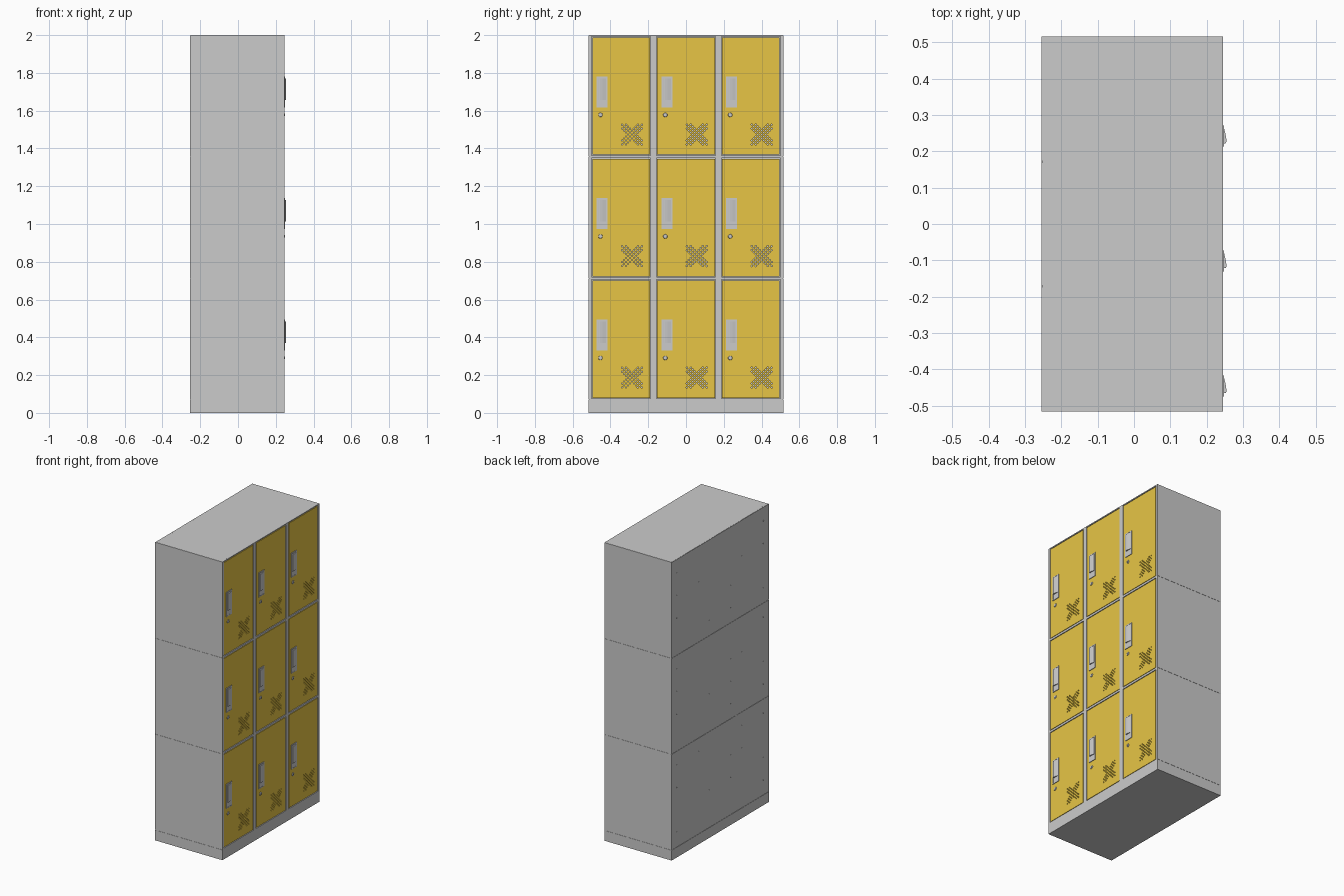
import bpy, bmesh, math
from mathutils import Matrix, Vector

if "Cube" in bpy.data.objects:
    bpy.data.objects.remove(bpy.data.objects["Cube"])

PITCH_Y, PITCH_Z = 1.03 / 3, 1.93 / 3      # locker cell spacing
Y0, Z0 = -0.515, 0.07                      # first cell corner
FRONT, BACK = 0.245, -0.254
DOOR_W, DOOR_H = 0.305, 0.622
CELLS = [(i, k) for i in range(3) for k in range(3)]

yellow = bpy.data.materials.new("yellow_paint")
yellow.diffuse_color = (0.8, 0.56, 0.06, 1)
yellow.use_nodes = True
yellow.node_tree.nodes["Principled BSDF"].inputs["Base Color"].default_value = yellow.diffuse_color


def box(bm, lo, hi):
    lo, hi = Vector(lo), Vector(hi)
    m = Matrix.Translation((lo + hi) / 2) @ Matrix.Diagonal((*(hi - lo), 1))
    bmesh.ops.create_cube(bm, size=1, matrix=m)


def disc(bm, pos, r, depth, axis='X', sides=8, r2=None):
    rot = Matrix.Rotation(math.pi / 2, 4, 'Y') if axis == 'X' else Matrix()
    bmesh.ops.create_cone(bm, cap_ends=True, segments=sides, radius1=r,
                          radius2=r if r2 is None else r2, depth=depth,
                          matrix=Matrix.Translation(pos) @ rot)


def make(name, bm, mat=None):
    me = bpy.data.meshes.new(name)
    bmesh.ops.recalc_face_normals(bm, faces=bm.faces)
    bm.to_mesh(me)
    bm.free()
    if mat:
        me.materials.append(mat)
    ob = bpy.data.objects.new(name, me)
    bpy.context.collection.objects.link(ob)
    return ob


def cut(ob, cutter):
    mod = ob.modifiers.new("cut", 'BOOLEAN')
    mod.operation, mod.solver, mod.object = 'DIFFERENCE', 'EXACT', cutter
    deps = bpy.context.evaluated_depsgraph_get()
    me = bpy.data.meshes.new_from_object(ob.evaluated_get(deps))
    ob.modifiers.clear()
    ob.data = me
    bpy.data.objects.remove(cutter)


def door_corner(i, k):
    return Vector((0, Y0 + i * PITCH_Y + 0.019, Z0 + k * PITCH_Z + 0.010))


# carcass with nine open compartments
bm = bmesh.new()
box(bm, (BACK + 0.002, -0.5135, 0), (FRONT, 0.5135, 1.9995))
carcass = make("carcass", bm)
bm = bmesh.new()
for i, k in CELLS:
    c = door_corner(i, k)
    box(bm, (BACK + 0.015, c.y - 0.004, c.z - 0.004),
        (FRONT + 0.1, c.y + DOOR_W + 0.004, c.z + DOOR_H + 0.004))
cut(carcass, make("compartment_cutter", bm))

# plinth
bm = bmesh.new()
box(bm, (BACK, -0.515, 0), (FRONT, 0.515, Z0 - 0.0015))
make("plinth", bm)

# side skins, one per tier, leaving seams
bm = bmesh.new()
for k in range(3):
    z = Z0 + k * PITCH_Z
    for s in (-1, 1):
        ys = sorted((s * 0.5135, s * 0.515))
        box(bm, (BACK, ys[0], z + 0.0015), (FRONT, ys[1], z + PITCH_Z - 0.0015))
make("side_panels", bm)

# back skins, one per cell
bm = bmesh.new()
for i, k in CELLS:
    y, z = Y0 + i * PITCH_Y, Z0 + k * PITCH_Z
    box(bm, (BACK, y + 0.002, z + 0.0015),
        (BACK + 0.003, y + PITCH_Y - 0.002, z + PITCH_Z - 0.0015))
make("back_panels", bm)

# rivets on the back and the top
bm = bmesh.new()
for i, k in CELLS:
    y, z = Y0 + (i + 0.5) * PITCH_Y, Z0 + k * PITCH_Z
    for dy in (-0.115, 0.115):
        for dz in (0.1, 0.25, 0.4, 0.55):
            disc(bm, (BACK, y + dy, z + dz), 0.004, 0.0014)
for i in range(3):
    for dy in (-0.115, 0, 0.115):
        for x in (BACK + 0.006, FRONT - 0.006):
            disc(bm, (x, Y0 + (i + 0.5) * PITCH_Y + dy, 1.9992), 0.003, 0.0016, 'Z')
make("rivets", bm)

# door with a star of vent holes
bm = bmesh.new()
box(bm, (FRONT - 0.014, 0, 0), (FRONT - 0.001, DOOR_W, DOOR_H))
door = make("door", bm, yellow)
bm = bmesh.new()
for a in range(-5, 6):
    for b in range(-5, 6):
        if (a + b) % 2 == 0 and abs(abs(a) - abs(b)) <= 2:
            disc(bm, (FRONT, 0.21 + a * 0.0105, 0.107 + b * 0.0105), 0.0042, 0.1)
cut(door, make("vent_cutter", bm))

# handle: framed plate plus wedge-shaped pull
bm = bmesh.new()
box(bm, (FRONT - 0.002, 0.022, 0.25), (FRONT + 0.0015, 0.080, 0.414))
for lo, hi in (((0.022, 0.25), (0.027, 0.414)), ((0.075, 0.25), (0.080, 0.414)),
               ((0.027, 0.25), (0.075, 0.255)), ((0.027, 0.409), (0.075, 0.414))):
    box(bm, (FRONT + 0.001, *lo), (FRONT + 0.003, *hi))
profile = [(0.000, 0.031), (0.007, 0.031), (0.009, 0.035), (0.009, 0.042),
           (0.007, 0.055), (0.003, 0.072), (0.000, 0.072)]
face = bm.faces.new([bm.verts.new((FRONT + x, y, 0.290)) for x, y in profile])
ext = bmesh.ops.extrude_face_region(bm, geom=[face], use_keep_orig=True)
bmesh.ops.translate(bm, vec=(0, 0, 0.114),
                    verts=[v for v in ext["geom"] if isinstance(v, bmesh.types.BMVert)])
handle = make("handle", bm)

# key lock: collar and barrel with key slot
bm = bmesh.new()
disc(bm, (FRONT, 0.043, 0.211), 0.012, 0.004, sides=20, r2=0.010)
disc(bm, (FRONT + 0.002, 0.043, 0.211), 0.007, 0.004, sides=16)
lock = make("lock", bm)
bm = bmesh.new()
box(bm, (FRONT + 0.0025, 0.042, 0.2065), (FRONT + 0.02, 0.044, 0.2155))
cut(lock, make("keyhole_cutter", bm))

# repeat door, handle and lock in every cell
for part in (door, handle, lock):
    for n, (i, k) in enumerate(CELLS):
        ob = part if n == 0 else part.copy()
        if n:
            bpy.context.collection.objects.link(ob)
        ob.name = f"{part.name.split('_')[0]}_{i + 1}_{k + 1}"
        ob.location = door_corner(i, k)
